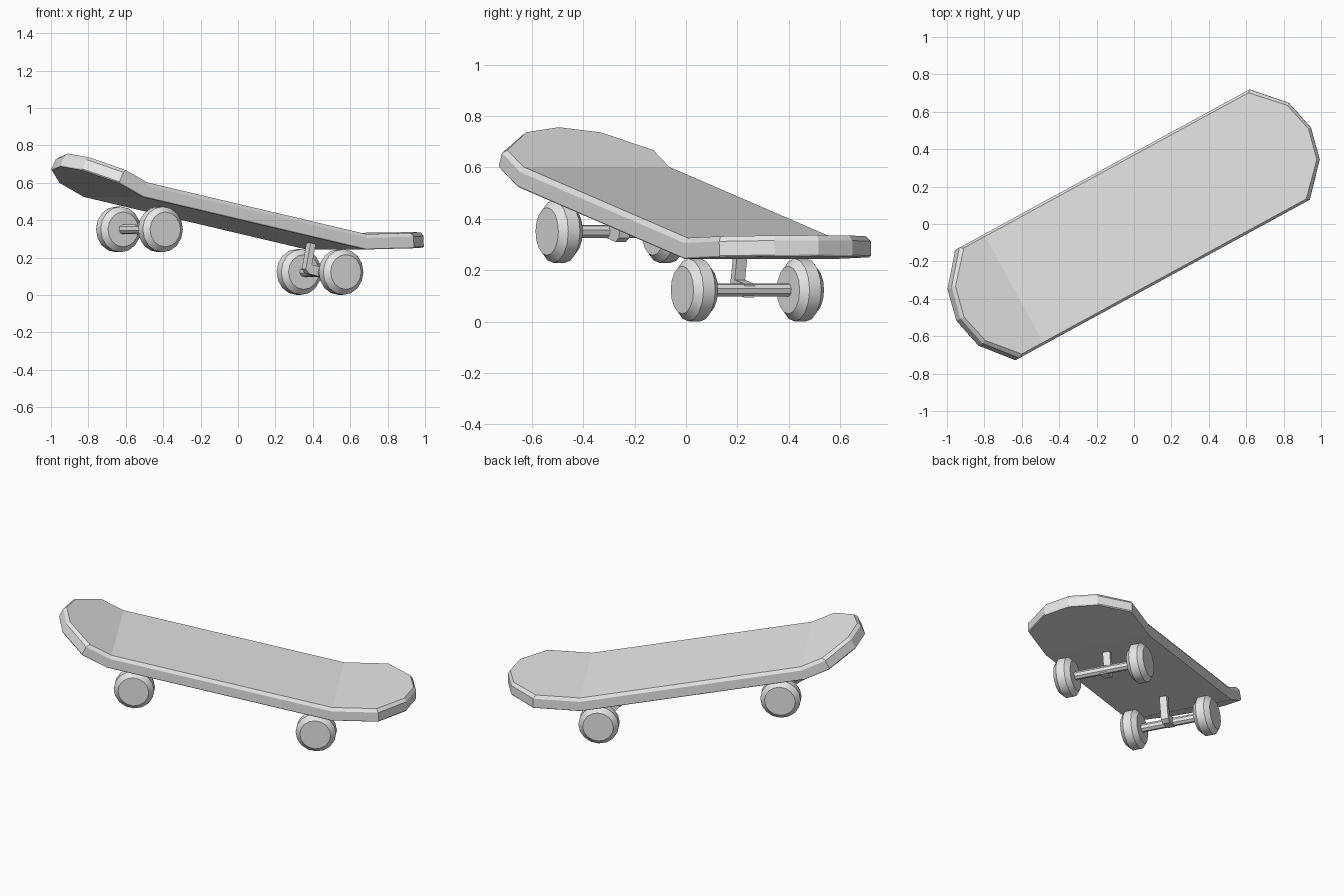
import bpy, bmesh
from math import radians, sin, cos, tan, pi
from mathutils import Matrix, Vector

cube = bpy.data.objects.get("Cube")
if cube:
    bpy.data.objects.remove(cube, do_unlink=True)

GREY = (0.8, 0.8, 0.8, 1)
grey = bpy.data.materials.new("plain_grey")
grey.use_nodes = True
grey.diffuse_color = GREY
grey.node_tree.nodes["Principled BSDF"].inputs["Base Color"].default_value = GREY

# Board pose: nose dipped, then turned about the vertical
POSE = Matrix.Rotation(radians(28.6), 4, "Z") @ Matrix.Rotation(radians(11.7), 4, "Y")

AXLE_HEIGHT = 0.222
DECK_BOTTOM = 0.36
WHEEL_OFFSET = 0.235


def finish(name, bm, smooth=False):
    bmesh.ops.recalc_face_normals(bm, faces=bm.faces)
    mesh = bpy.data.meshes.new(name)
    bm.to_mesh(mesh)
    bm.free()
    mesh.materials.append(grey)
    obj = bpy.data.objects.new(name, mesh)
    bpy.context.collection.objects.link(obj)
    obj.matrix_world = POSE
    if smooth:
        bpy.ops.object.select_all(action="DESELECT")
        obj.select_set(True)
        bpy.context.view_layer.objects.active = obj
        bpy.ops.object.shade_smooth_by_angle(angle=radians(30))
    return obj


def lathe(name, profile, sides, x, y, z):
    """Solid of (radius, offset) rings around the sideways axis."""
    bm = bmesh.new()
    rings = []
    for radius, offset in profile:
        angles = [2 * pi * (i + 0.5) / sides for i in range(sides)]
        rings.append([bm.verts.new((x + radius * cos(a), y + offset, z + radius * sin(a)))
                      for a in angles])
    for low, high in zip(rings, rings[1:]):
        for i in range(sides):
            j = (i + 1) % sides
            bm.faces.new((low[i], low[j], high[j], high[i]))
    bm.faces.new(rings[0])
    bm.faces.new(rings[-1])
    return finish(name, bm, smooth=True)


# Deck: flat outline bent upward at both kicks
NOSE_KINK, TAIL_KINK = 0.536, -0.847
NOSE_ANGLE, TAIL_ANGLE = radians(13), radians(15)
HALF_WIDTH, SHOULDER = 0.336, 0.172
nose = [NOSE_KINK + d for d in (0.48, 0.44, 0.29, 0)]
tail = [TAIL_KINK - d for d in (0, 0.17, 0.323, 0.367)]
widths = [0, SHOULDER, HALF_WIDTH, HALF_WIDTH]
stations = list(zip(nose + tail, widths + widths[::-1]))
outline = stations + [(s, -w) for s, w in stations[-2:0:-1]]


def bend(s, y, h):
    if s >= NOSE_KINK:
        kink, angle, side = NOSE_KINK, NOSE_ANGLE, 1
    else:
        kink, angle, side = TAIL_KINK, TAIL_ANGLE, -1
    run = abs(s - kink)
    if run < 1e-6:      # mitred fold line
        return Vector((kink - side * h * tan(angle / 2), y, DECK_BOTTOM + h))
    return Vector((kink + side * (run * cos(angle) - h * sin(angle)), y,
                   DECK_BOTTOM + run * sin(angle) + h * cos(angle)))


bm = bmesh.new()
rings = []
for h, inset in ((0, 0.004), (0.006, 0), (0.062, 0), (0.082, 0.013)):
    ring = []
    for s, w in outline:
        if s > NOSE_KINK:
            s -= inset
        elif s < TAIL_KINK:
            s += inset
        ring.append(bm.verts.new(bend(s, w * (1 - inset / HALF_WIDTH), h)))
    rings.append(ring)
n = len(outline)
for low, high in zip(rings, rings[1:]):
    for i in range(n):
        j = (i + 1) % n
        bm.faces.new((low[i], low[j], high[j], high[i]))
for ring in (rings[0], rings[-1]):
    for i in range(n // 2):
        corners = (ring[i], ring[i + 1], ring[-i - 1], ring[-i])
        bm.faces.new(list(dict.fromkeys(corners)))
finish("deck", bm)


# Trucks: axle, bent bracket and two wheels, mirrored front to back
WHEEL = [(0.093, -0.054), (0.122, -0.026), (0.122, 0.026), (0.093, 0.054)]
for label, x, inward in (("front", 0.464, -1), ("rear", -0.659, 1)):
    lathe(label + "_axle", [(0.026, -WHEEL_OFFSET), (0.026, WHEEL_OFFSET)],
          8, x, 0, AXLE_HEIGHT)
    for side, sign in (("left", 1), ("right", -1)):
        lathe(f"{label}_{side}_wheel", WHEEL, 16, x, sign * WHEEL_OFFSET, AXLE_HEIGHT)

    # L-shaped bracket: foot at the axle, post up into the deck
    shape = [(-0.015, -0.026), (0.075, -0.026), (0.1, -0.005), (0.1, 0.15),
             (0.068, 0.15), (0.068, 0.026), (-0.015, 0.026)]
    bm = bmesh.new()
    face = bm.faces.new([bm.verts.new((x + inward * a, -0.023, AXLE_HEIGHT + c))
                         for a, c in shape])
    sweep = bmesh.ops.extrude_face_region(bm, geom=[face], use_keep_orig=True)
    moved = [v for v in sweep["geom"] if isinstance(v, bmesh.types.BMVert)]
    bmesh.ops.translate(bm, verts=moved, vec=(0, 0.046, 0))
    finish(label + "_bracket", bm)
